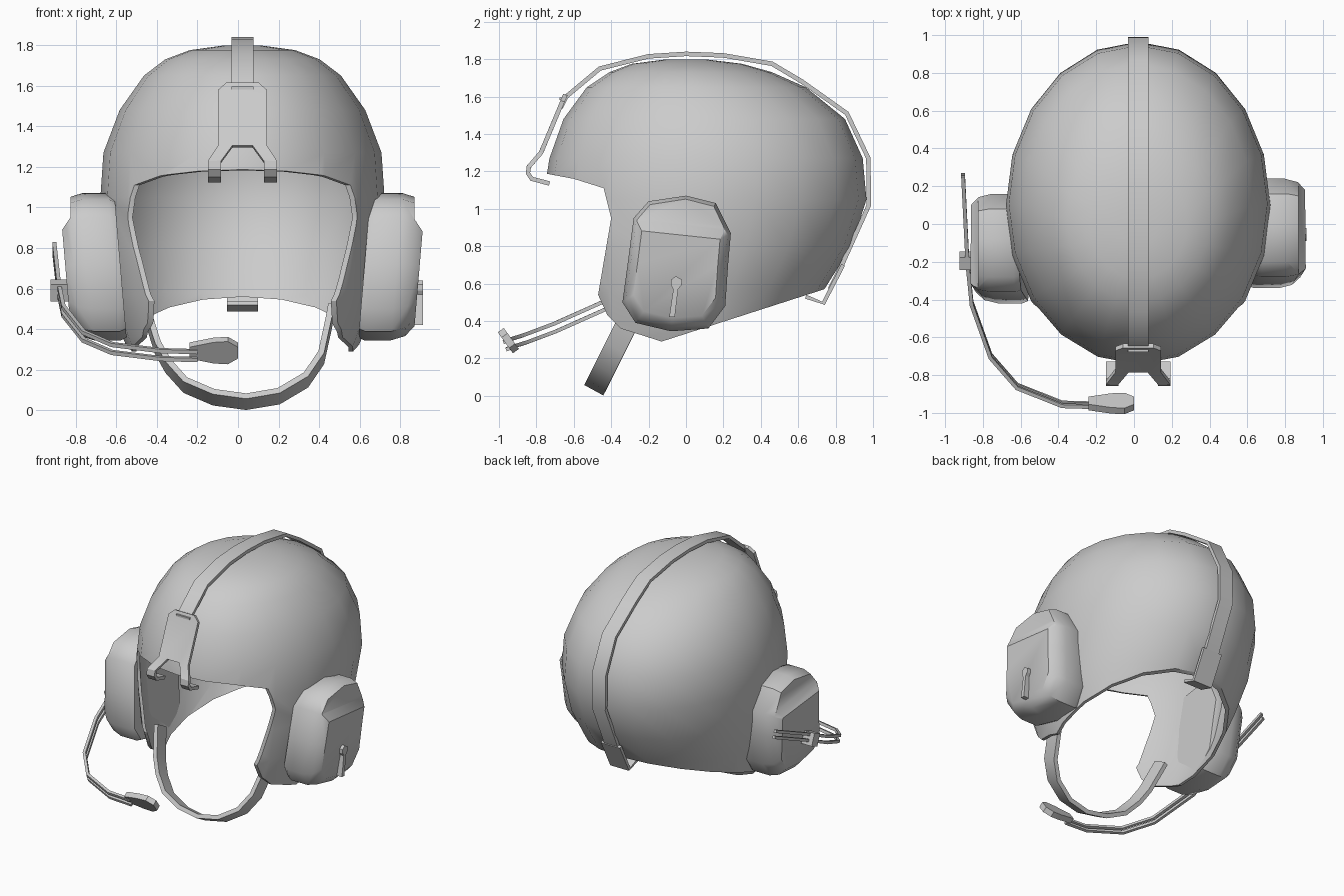
import bpy, bmesh, math
from mathutils import Vector as V

if "Cube" in bpy.data.objects:
    bpy.data.objects.remove(bpy.data.objects["Cube"])

C = 0.022  # the helmet sits slightly off centre because of the boom


def loft(name, rings, cap=True, smooth=40):
    """Skin a list of closed rings that have equal point counts."""
    bm = bmesh.new()
    vs = [[bm.verts.new(p) for p in r] for r in rings]
    n = len(rings[0])
    for a, b in zip(vs, vs[1:]):
        for i in range(n):
            j = (i + 1) % n
            bm.faces.new((a[i], a[j], b[j], b[i]))
    bm.faces.new(vs[0])
    if cap:
        bm.faces.new(vs[-1])
    bmesh.ops.recalc_face_normals(bm, faces=bm.faces)
    me = bpy.data.meshes.new(name)
    bm.to_mesh(me)
    bm.free()
    ob = bpy.data.objects.new(name, me)
    bpy.context.collection.objects.link(ob)
    shade(ob, smooth)
    return ob


def shade(ob, angle=40):
    bpy.ops.object.select_all(action='DESELECT')
    bpy.context.view_layer.objects.active = ob
    ob.select_set(True)
    bpy.ops.object.shade_smooth_by_angle(angle=math.radians(angle))


def apply(ob, kind, **props):
    m = ob.modifiers.new(kind.title(), kind)
    for k, v in props.items():
        setattr(m, k, v)
    bpy.context.view_layer.objects.active = ob
    bpy.ops.object.modifier_apply(modifier=m.name)


def cut(ob, cutter, op):
    apply(ob, 'BOOLEAN', object=cutter, operation=op, solver='EXACT')
    bpy.data.objects.remove(cutter)
    shade(ob)


def sweep(name, path, side, half, thick, smooth=40):
    """Rectangular strip along a path; side is its width direction."""
    path, s = [V(p) for p in path], V(side).normalized()
    rings = []
    for i, p in enumerate(path):
        t = path[min(i + 1, len(path) - 1)] - path[max(i - 1, 0)]
        n = s.cross(t).normalized() * thick / 2
        rings.append([p + s * half + n, p - s * half + n, p - s * half - n, p + s * half - n])
    return loft(name, rings, smooth=smooth)


def prism_x(name, pts, x0, x1):
    return loft(name, [[(x, y, z) for y, z in pts] for x in (x0, x1)], smooth=30)


# Shell: stacked oval rings (z, half width, front y, back y), trimmed by a side profile
levels = [(1.797, .10, -.12, .12), (1.775, .26, -.29, .30), (1.73, .38, -.41, .46),
          (1.65, .485, -.53, .64), (1.48, .605, -.655, .85), (1.27, .685, -.73, .945),
          (1.05, .70, -.765, .965), (.80, .685, -.74, .885), (.57, .65, -.71, .74),
          (.36, .59, -.64, .60), (.15, .50, -.55, .46)]
rings = []
for z, w, f, b in levels:
    angs = [2 * math.pi * k / 20 for k in range(20)]
    rings.append([(C + w * math.cos(a), (f + b) / 2 + (b - f) / 2 * math.sin(a), z) for a in angs])
shell = loft("helmet_shell", rings, cap=False)
apply(shell, 'SOLIDIFY', thickness=.02, offset=-1)
trim = prism_x("shell_trim", [(-1, 1.24), (-.76, 1.19), (-.6, 1.16), (-.44, 1.11), (-.40, .95),
                              (-.47, .54), (-.42, .43), (-.35, .36), (-.13, .29), (.74, .57),
                              (1.2, .72), (1.2, 2), (-1, 2)], -1, 1)
cut(shell, trim, 'INTERSECT')

# Ear cups: lofted octagonal pods with a stepped recess near the top
outline = [(-.34, .50), (-.31, .72), (-.28, .95), (-.20, 1.04), (0, 1.07), (.16, 1.03), (.24, .87),
           (.225, .70), (.21, .48), (.12, .36), (-.08, .345), (-.27, .39)]
for s, label, dy in ((1, "right", 0), (-1, "left", -.08)):
    rings = []
    for x, k in ((.60, .96), (.63, 1), (.76, 1), (.83, .94), (.872, .80)):
        ring = []
        for y, z in outline:
            y, z = -.05 + (y + .05) * k, .70 + (z - .70) * k
            ring.append((C + s * (x + (z - .7) * .085), y + dy, z))
        rings.append(ring)
    cup = loft("ear_cup_" + label, rings)
    step = [(.915, .79), (.89, .85), (.848, .91), (.848, 1.3), (1.1, 1.3), (1.1, .79)]
    cutter = loft("cup_step", [[(C + s * x, y, z - y * .12) for x, z in step] for y in (-.6, .6)])
    cut(cup, cutter, 'DIFFERENCE')

# Toggle lever on the right cup
prism_x("cup_lever", [(-.055, .64), (-.02, .62), (-.025, .59), (-.042, .57), (-.06, .42), (-.09, .42),
                      (-.068, .57), (-.08, .59), (-.08, .62)], .86, .912)

# Crown strap and its rear clip
sweep("crown_strap", [(C, y, z) for y, z in
      ((-.67, 1.54), (-.64, 1.60), (-.46, 1.75), (-.2, 1.815), (0, 1.828), (.2, 1.82), (.46, 1.775),
       (.62, 1.68), (.86, 1.51), (.975, 1.27), (.978, 1.02), (.82, .67), (.77, .57))],
      (1, 0, 0), .055, .024, 50)
sweep("rear_clip", [(C, y, z) for y, z in ((.84, .70), (.735, .495), (.64, .53))],
      (1, 0, 0), .077, .022, 30)

# Front plate: flat tongue with two legs ending in hooks
bm = bmesh.new()


def plate_face(pts):
    bm.faces.new([bm.verts.new((C + x, y, z)) for x, y, z in pts])


half = [(.08, -.645, 1.61), (.12, -.66, 1.575), (.12, -.775, 1.30), (.05, -.775, 1.30)]
plate_face(half + [(-x, y, z) for x, y, z in reversed(half)])
for s in (1, -1):
    rows = [(.05, .12, -.775, 1.30), (.105, .17, -.84, 1.225), (.105, .17, -.845, 1.19),
            (.105, .17, -.825, 1.16), (.105, .17, -.73, 1.135)]
    for (a, b, y, z), (c, d, y2, z2) in zip(rows, rows[1:]):
        q = [(s * a, y, z), (s * c, y2, z2), (s * d, y2, z2), (s * b, y, z)]
        plate_face(q if s > 0 else q[::-1])
bmesh.ops.remove_doubles(bm, verts=bm.verts, dist=.001)
bmesh.ops.recalc_face_normals(bm, faces=bm.faces)
me = bpy.data.meshes.new("front_plate")
bm.to_mesh(me)
bm.free()
plate = bpy.data.objects.new("front_plate", me)
bpy.context.collection.objects.link(plate)
apply(plate, 'SOLIDIFY', thickness=.024, offset=0)
shade(plate, 25)
sweep("plate_slot", [(C - .055, -.665, 1.588), (C + .055, -.665, 1.588)], (0, 0, 1), .007, .025)

# Chin strap: a U in a plane leaning forward
chin = [(-.455, .50), (-.43, .42), (-.395, .31), (-.345, .22), (-.26, .125), (-.12, .065), (.04, .043),
        (.20, .07), (.335, .15), (.41, .26), (.445, .42), (.46, .50)]
sweep("chin_strap", [(x, -.485 + (z - .045) * .5, z) for x, z in chin], (0, .88, -.48), .058, .03, 60)

# Microphone boom: twin rods, clip, holder and head
boom = [(-.905, .26, .80), (-.882, -.2, .595), (-.86, -.42, .49), (-.76, -.70, .365),
        (-.62, -.86, .305), (-.38, -.955, .275), (-.20, -.96, .27)]
for d, label in ((.021, "upper"), (-.021, "lower")):
    sweep("boom_rod_" + label, [(x, y - d * .35, z + d * .93) for x, y, z in boom],
          (0, -.35, .93), .010, .02)
sweep("boom_clip", [(-.925, -.195, .59), (-.82, -.195, .59)], (0, -.35, .93), .045, .07)
head = [(-.24, .035), (-.12, .065), (-.05, .07), (0, .035), (0, -.035), (-.05, -.07), (-.12, -.065),
        (-.24, -.035)]
loft("microphone", [[(x, -.95 - .58 * v + .8 * t, .295 + .8 * v + .58 * t) for x, v in head]
                    for t in (-.02, .02)], smooth=30)
